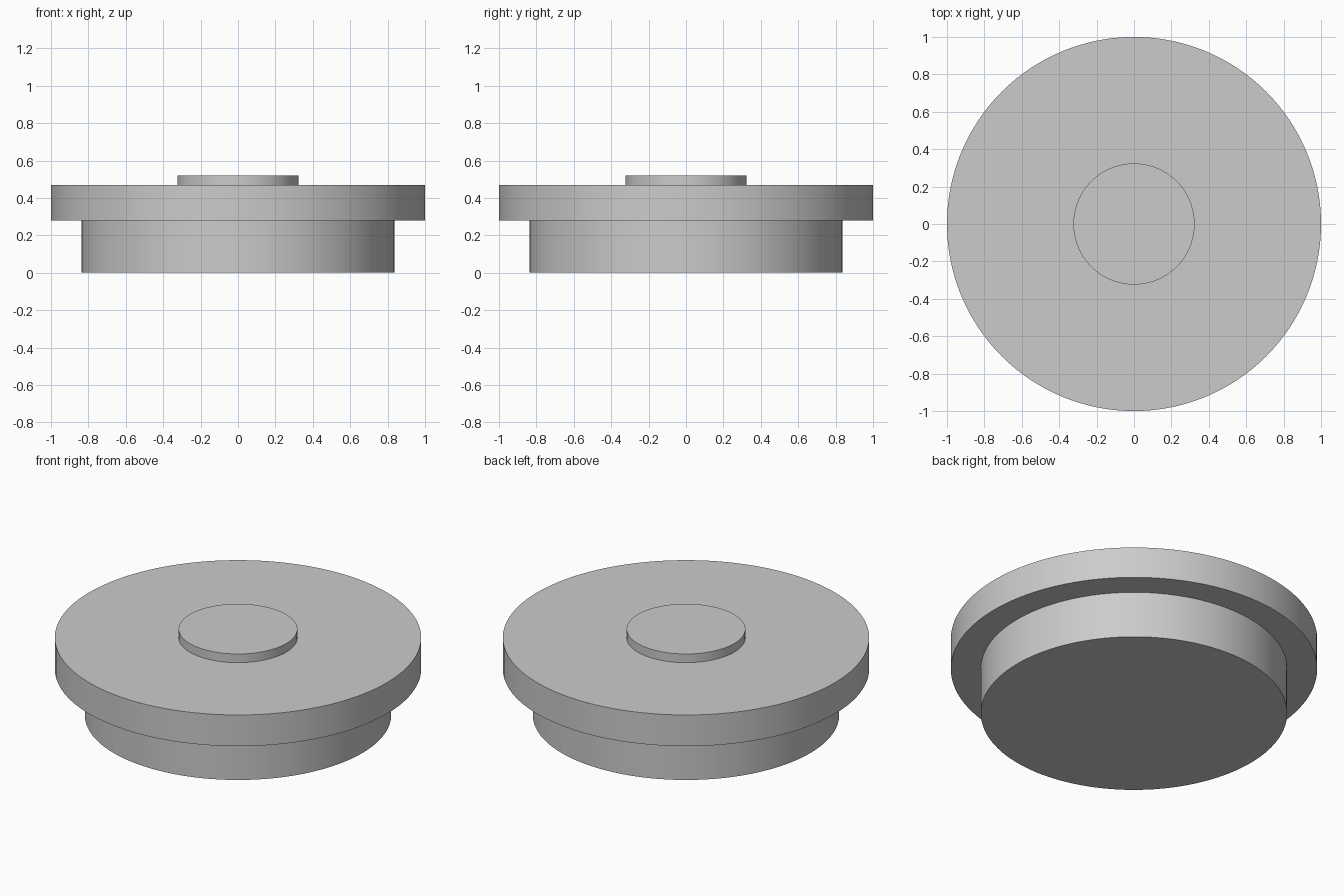
import bpy
import math

cube = bpy.data.objects.get("Cube")
if cube:
    bpy.data.objects.remove(cube, do_unlink=True)

# Single plain grey finish
grey = bpy.data.materials.new("plain_grey")
grey.use_nodes = True
colour = (0.6, 0.6, 0.6, 1.0)
grey.diffuse_color = colour
grey.node_tree.nodes["Principled BSDF"].inputs["Base Color"].default_value = colour


def disc(name, radius, bottom, top):
    """Upright round disc with smooth sides and crisp rims."""
    bpy.ops.mesh.primitive_cylinder_add(
        vertices=128, radius=radius, depth=top - bottom,
        location=(0, 0, (bottom + top) / 2))
    obj = bpy.context.object
    obj.name = name
    obj.data.materials.append(grey)
    bpy.ops.object.shade_smooth_by_angle(angle=math.radians(30))
    return obj


# Stepped stack: narrower base, wide flange, small raised boss
disc("base_plug", 0.836, 0.0, 0.28)
disc("wide_flange", 1.0, 0.28, 0.468)
disc("top_boss", 0.324, 0.468, 0.52)
